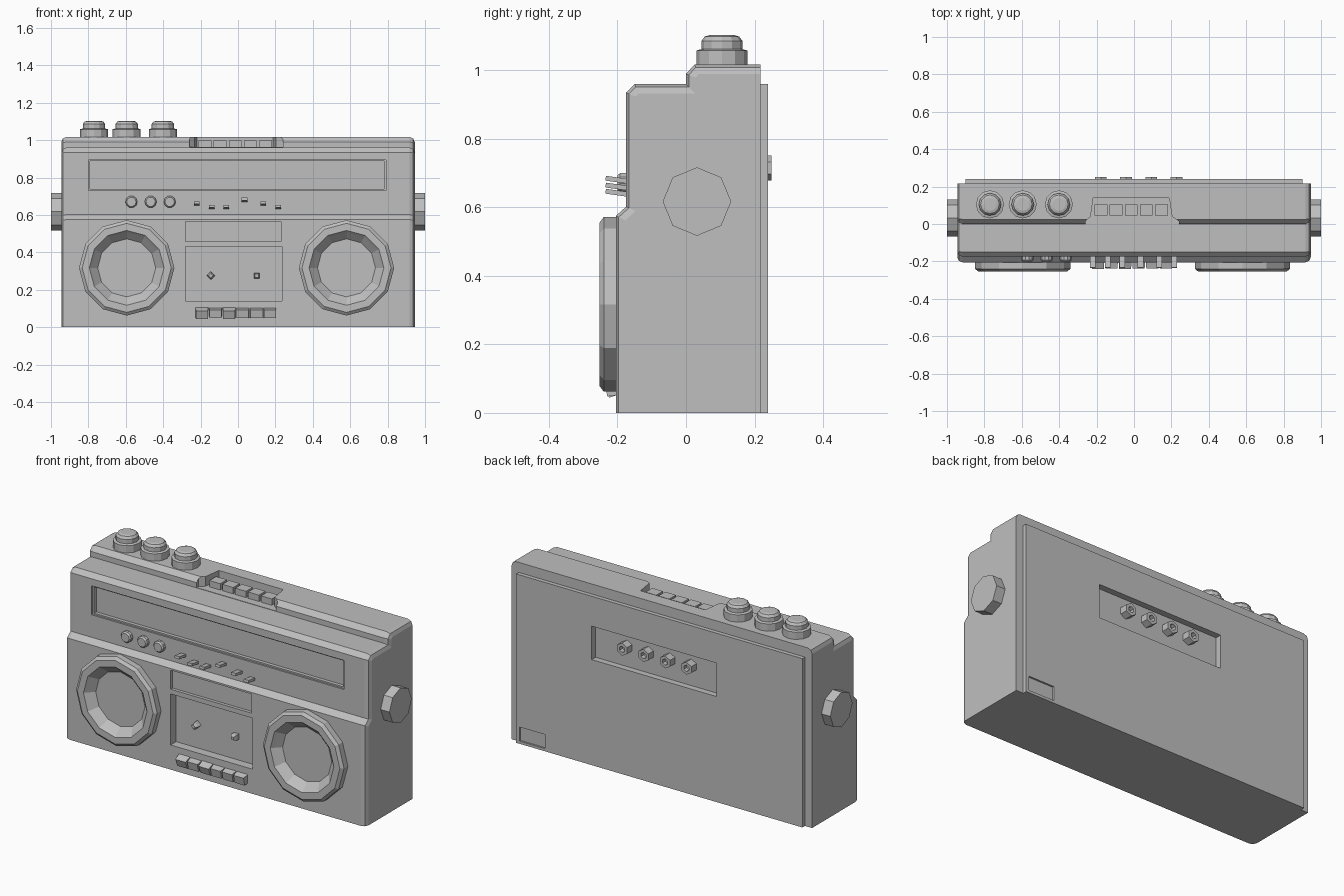
import bpy, bmesh, math
from mathutils import Matrix, Vector

if "Cube" in bpy.data.objects:
    bpy.data.objects.remove(bpy.data.objects["Cube"], do_unlink=True)

GREY = (0.52, 0.52, 0.52, 1)
grey = bpy.data.materials.new("plain_grey")
grey.use_nodes = True
grey.diffuse_color = GREY
grey.node_tree.nodes["Principled BSDF"].inputs["Base Color"].default_value = GREY

# Directions along which round parts are turned
FRONT, BACK, UP = Vector((0, -1, 0)), Vector((0, 1, 0)), Vector((0, 0, 1))


def make(name, bm):
    bmesh.ops.recalc_face_normals(bm, faces=bm.faces[:])
    mesh = bpy.data.meshes.new(name)
    bm.to_mesh(mesh)
    bm.free()
    mesh.materials.append(grey)
    obj = bpy.data.objects.new(name, mesh)
    bpy.context.collection.objects.link(obj)
    return obj


def box(name, xs, ys, zs, tilt=0, taper=0):
    """Box between limits; taper narrows its front end, tilt turns it about x."""
    mid = Vector([(a + b) / 2 for a, b in (xs, ys, zs)])
    size = [b - a for a, b in (xs, ys, zs)]
    bm = bmesh.new()
    bmesh.ops.create_cube(bm, size=1)
    for v in bm.verts:
        narrow = 2 * taper if v.co.y < 0 else 0
        v.co = Vector((v.co.x * (size[0] - narrow), v.co.y * size[1],
                       v.co.z * (size[2] - narrow)))
    bm.transform(Matrix.Translation(mid) @ Matrix.Rotation(math.radians(tilt), 4, 'X'))
    return make(name, bm)


def prism(points, to_3d, depth):
    bm = bmesh.new()
    face = bm.faces.new([bm.verts.new(to_3d(*p)) for p in points])
    new = bmesh.ops.extrude_face_region(bm, geom=[face])["geom"]
    bmesh.ops.translate(bm, vec=depth,
                        verts=[g for g in new if isinstance(g, bmesh.types.BMVert)])
    return bm


def lathe(name, centre, axis, profile, sides, turn=0):
    """Turn (radius, height) points about an axis and cap both ends."""
    bm = bmesh.new()
    rings = []
    for r, h in profile:
        angles = [2 * math.pi * i / sides + math.radians(turn) for i in range(sides)]
        rings.append([bm.verts.new((r * math.cos(a), r * math.sin(a), h)) for a in angles])
    for low, high in zip(rings, rings[1:]):
        for i in range(sides):
            j = (i + 1) % sides
            bm.faces.new((low[i], low[j], high[j], high[i]))
    bm.faces.new(rings[0])
    bm.faces.new(rings[-1])
    spin = UP.rotation_difference(axis).to_matrix().to_4x4()
    bm.transform(Matrix.Translation(centre) @ spin)
    return make(name, bm)


def combine(target, tool, operation):
    """Apply a boolean and discard the tool."""
    mod = target.modifiers.new("boolean", 'BOOLEAN')
    mod.operation, mod.solver, mod.object = operation, 'EXACT', tool
    bpy.context.view_layer.objects.active = target
    bpy.ops.object.modifier_apply(modifier=mod.name)
    bpy.data.objects.remove(tool, do_unlink=True)


# Case: side profile drawn across, end corners rounded except bottom and back
W = 0.945
profile = [(-0.205, 0), (-0.205, 0.575), (-0.175, 0.602), (-0.175, 0.935), (-0.15, 0.96),
           (0, 0.96), (0, 0.99), (0.025, 1.017), (0.217, 1.017), (0.217, 0)]
bm = prism(profile, lambda y, z: (-W, y, z), (2 * W, 0, 0))
ends = [e for e in bm.edges
        if abs(e.verts[0].co.x - e.verts[1].co.x) < 0.001
        and not all(v.co.z < 0.001 for v in e.verts)
        and not all(v.co.y > 0.21 for v in e.verts)]
bmesh.ops.bevel(bm, geom=ends, offset=0.028, segments=2, profile=0.5, affect='EDGES')
case = make("case", bm)
combine(case, box("back_panel", (-0.9, 0.9), (0.15, 0.24), (0, 0.96)), 'UNION')

# Notch in the top deck for the tape keys
notch = [(-0.26, -0.02), (-0.26, 0.015), (-0.232, 0.04), (-0.218, 0.14),
         (0.188, 0.14), (0.203, 0.04), (0.24, 0.015), (0.24, -0.02)]
combine(case, make("notch", prism(notch, lambda x, y: (x, y, 0.962), (0, 0, 0.2))), 'DIFFERENCE')

# Recesses: tuning window, label slot, cassette well, socket bay, battery hatch
recesses = [((-0.8, 0.79), (-0.3, -0.145), (0.73, 0.895)),
            ((-0.28, 0.23), (-0.3, -0.187), (0.457, 0.565)),
            ((-0.28, 0.235), (-0.3, -0.155), (0.14, 0.43)),
            ((-0.36, 0.425), (0.205, 0.3), (0.6, 0.79)),
            ((0.72, 0.88), (0.23, 0.3), (0.015, 0.095))]
for limits in recesses:
    combine(case, box("recess", *limits), 'DIFFERENCE')

# Thin lip around the tuning window floor
for i, (xs, zs) in enumerate([((-0.8, 0.79), (0.73, 0.738)), ((-0.8, 0.79), (0.887, 0.895)),
                              ((-0.8, -0.79), (0.73, 0.895)), ((0.78, 0.79), (0.73, 0.895))]):
    box(f"window_lip_{i + 1}", xs, (-0.165, -0.14), zs)

# Speakers with dished cones
cone = [(0.255, -0.02), (0.255, 0.035), (0.238, 0.048), (0.2, 0.048),
        (0.188, 0.035), (0.155, 0.002)]
for side, x in (("right", -0.595), ("left", 0.58)):
    lathe(side + "_speaker", (x, -0.205, 0.317), FRONT, cone, 12)

# Large dials on the deck
dial = [(0.075, 0), (0.075, 0.042), (0.06, 0.046), (0.06, 0.07), (0.05, 0.083), (0.035, 0.087)]
for i, x in enumerate((-0.77, -0.595, -0.402)):
    lathe(f"top_dial_{i + 1}", (x, 0.105, 1.016), UP, dial, 12)

# Tape keys in the notch
for i in range(5):
    x = -0.177 + 0.081 * i
    box(f"top_key_{i + 1}", (x - 0.034, x + 0.034), (0.045, 0.105), (0.955, 0.998))

# Knobs on the ends
for side, s in (("right", -1), ("left", 1)):
    lathe(side + "_end_knob", (s * 0.94, 0.032, 0.617), Vector((s, 0, 0)),
          [(0.1, 0), (0.1, 0.06)], 8)

# Small front knobs and sliders
for i, x in enumerate((-0.57, -0.467, -0.365)):
    lathe(f"front_knob_{i + 1}", (x, -0.17, 0.67), FRONT,
          [(0.032, 0), (0.032, 0.022), (0.025, 0.03)], 10)
for i, (x, z) in enumerate([(-0.22, 0.66), (-0.14, 0.642), (-0.063, 0.642),
                            (0.035, 0.68), (0.135, 0.66), (0.215, 0.642)]):
    box(f"slider_{i + 1}", (x - 0.015, x + 0.015), (-0.235, -0.16), (z - 0.007, z + 0.007), tilt=-8)

# Cassette spindles, one turned by an eighth
for side, x, turn in (("right", -0.145, 0), ("left", 0.1, 45)):
    lathe(side + "_spindle", (x, -0.15, 0.275), FRONT,
          [(0.022, 0), (0.022, 0.03), (0.012, 0.045)], 4, turn)

# Tape transport keys, two of them pressed
for i in range(6):
    x = -0.228 + 0.0727 * i
    box(f"cassette_key_{i + 1}", (x, x + 0.07), (-0.235, -0.18), (0.05, 0.102),
        tilt=22 if i in (0, 2) else 12, taper=0.003)

# Hexagonal sockets on the back
socket = [(0.036, 0), (0.036, 0.046), (0.018, 0.046), (0.018, 0.02)]
for i, x in enumerate((-0.177, -0.043, 0.093, 0.227)):
    lathe(f"socket_{i + 1}", (x, 0.204, 0.715), BACK, socket, 6, 30)
